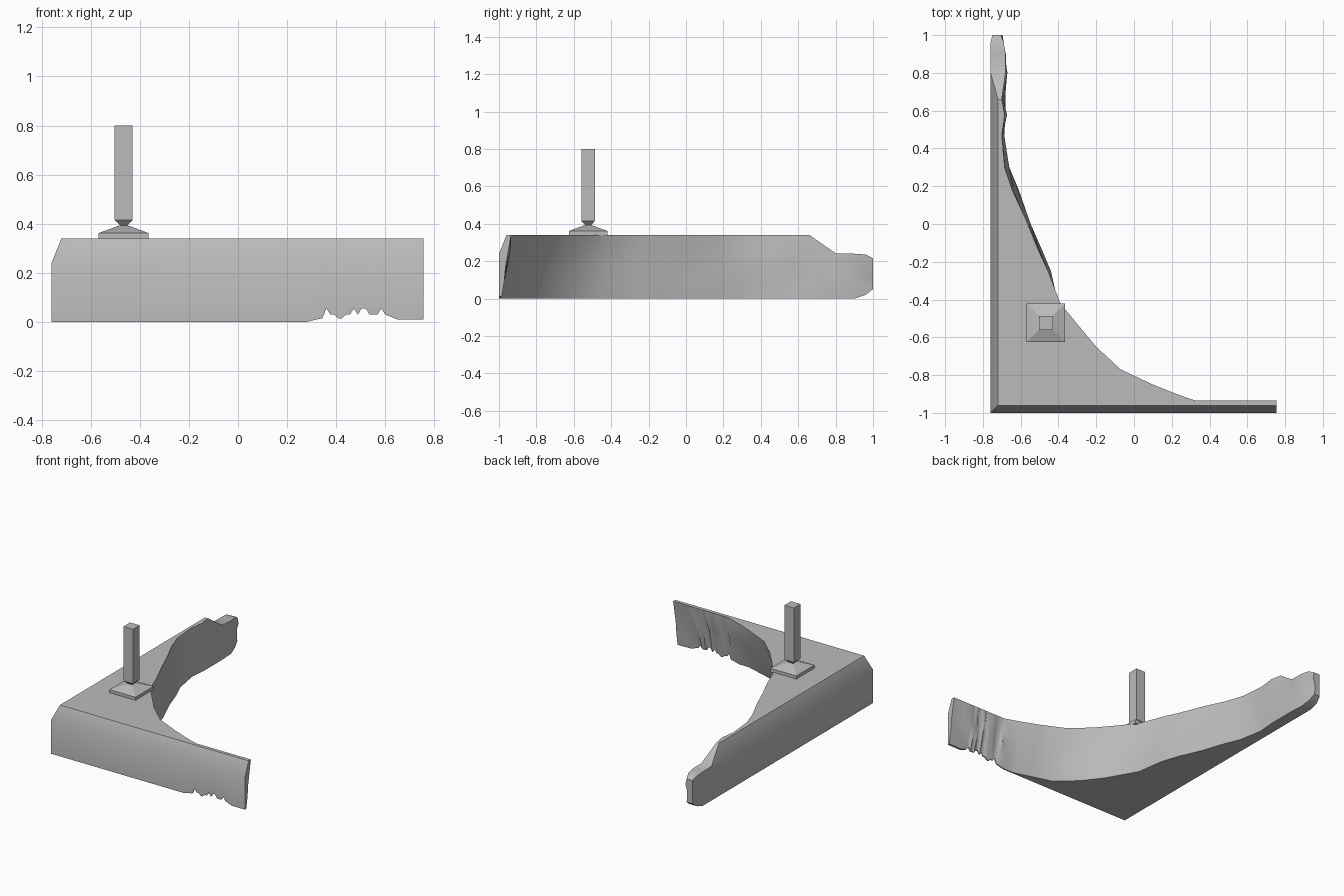
import bpy, bmesh, random
from mathutils import Vector

random.seed(4)
cube = bpy.data.objects.get("Cube")
if cube:
    bpy.data.objects.remove(cube)

# One plain grey for everything
grey = bpy.data.materials.new("stone_grey")
grey.use_nodes = True
grey.diffuse_color = (0.5, 0.5, 0.5, 1)
grey.node_tree.nodes["Principled BSDF"].inputs["Base Color"].default_value = (0.5, 0.5, 0.5, 1)

LEFT, FRONT = -0.76, -1.0        # outer wall planes
TOP, SHOULDER, INSET = 0.34, 0.24, 0.04


def loft(name, rings, angle=None):
    """Skin a row of closed rings and cap both ends."""
    bm = bmesh.new()
    rows = [[bm.verts.new(p) for p in ring] for ring in rings]
    n = len(rows[0])
    for a, b in zip(rows, rows[1:]):
        for i in range(n):
            j = (i + 1) % n
            bm.faces.new((a[i], a[j], b[j], b[i]))
    bm.faces.new(rows[0])
    bm.faces.new(rows[-1][::-1])
    bmesh.ops.remove_doubles(bm, verts=bm.verts, dist=0.0005)
    bmesh.ops.recalc_face_normals(bm, faces=bm.faces)
    mesh = bpy.data.meshes.new(name)
    bm.to_mesh(mesh)
    bm.free()
    obj = bpy.data.objects.new(name, mesh)
    bpy.context.collection.objects.link(obj)
    mesh.materials.append(grey)
    if angle:
        bpy.ops.object.select_all(action='DESELECT')
        obj.select_set(True)
        bpy.context.view_layer.objects.active = obj
        bpy.ops.object.shade_smooth_by_angle(angle=angle)
    return obj


def section(outer, inward, top, bottom, z_top=TOP, z_low=0.0, z_out=0.0):
    """Wall cross-section: chamfered outer side, rough leaning inner side."""
    drop = max(0.0, z_top - SHOULDER) / (TOP - SHOULDER)
    o, d = Vector(outer), Vector(inward)
    inset = o + d * INSET * drop
    ring = [(o.x, o.y, z_out), (o.x, o.y, min(SHOULDER, z_top - 0.005)),
            (inset.x, inset.y, z_top)]
    t, b = Vector(top), Vector(bottom)
    push = d.normalized()
    for k in (0, 0.25, 0.5, 0.75, 1):
        p = t.lerp(b, k)
        if 0 < k < 1:
            p = p + push * random.uniform(-0.006, 0.012)
        ring.append((p.x, p.y, z_top + (z_low - z_top) * k))
    return ring


rings = []
# Front arm, from its thin end: x, inner y at the top, inner y at the base
rings.append(section((0.755, FRONT), (0, 1), (0.755, -0.935), (0.755, -0.985), z_low=0.012, z_out=0.01))
rings.append(section((0.65, FRONT), (0, 1), (0.65, -0.935), (0.65, -0.99), z_low=0.012, z_out=0.01))
# Ragged bottom edge where the wall wears through
for i in range(18):
    x = 0.6 - 0.016 * i
    z = random.choice((0.012, 0.015, 0.03, 0.03, 0.055))
    rings.append(section((x, FRONT), (0, 1), (x, -0.935), (x, -0.993), z_low=z, z_out=z))
for x, y_top, y_base in ((0.28, -0.92, -0.992), (0.2, -0.89, -0.99), (0.1, -0.85, -0.96),
                         (-0.07, -0.77, -0.91), (-0.2, -0.65, -0.79), (-0.3, -0.53, -0.66)):
    rings.append(section((x, FRONT), (0, 1), (x, y_top), (x, y_base)))
# Corner
rings.append(section((LEFT, FRONT), (1, 1), (-0.39, -0.42), (-0.42, -0.45)))
# Left arm: y, inner x at the top, inner x at the base, top height
for y, x_top, x_base, z in ((-0.25, -0.455, -0.45, TOP), (-0.13, -0.51, -0.49, TOP),
                            (0.03, -0.575, -0.56, TOP), (0.18, -0.645, -0.61, TOP),
                            (0.3, -0.685, -0.66, TOP), (0.47, -0.70, -0.69, TOP),
                            (0.58, -0.685, -0.68, TOP), (0.66, -0.70, -0.68, TOP),
                            (0.8, -0.68, -0.68, 0.242), (0.9, -0.68, -0.685, 0.24)):
    rings.append(section((LEFT, y), (1, 0), (x_top, y), (x_base, y), z))
rings.append(section((LEFT, 0.96), (1, 0), (-0.69, 0.96), (-0.695, 0.96), 0.236, 0.02, 0.02))
rings.append(section((-0.75, 1.0), (1, 0), (-0.705, 1.0), (-0.705, 1.0), 0.215, 0.05, 0.05))
loft("corner_wall", rings, 0.6)


def square_stack(name, levels, cx=-0.466, cy=-0.523):
    """Stack of square rings given as half-width and height."""
    loft(name, [[(cx + sx * h, cy + sy * h, z)
                 for sx, sy in ((-1, -1), (1, -1), (1, 1), (-1, 1))] for h, z in levels])


# Post standing on a pointed foot
square_stack("post_foot", ((0.102, 0.335), (0.102, 0.362), (0.012, 0.395)))
square_stack("post", ((0.012, 0.39), (0.037, 0.416), (0.037, 0.80)))
